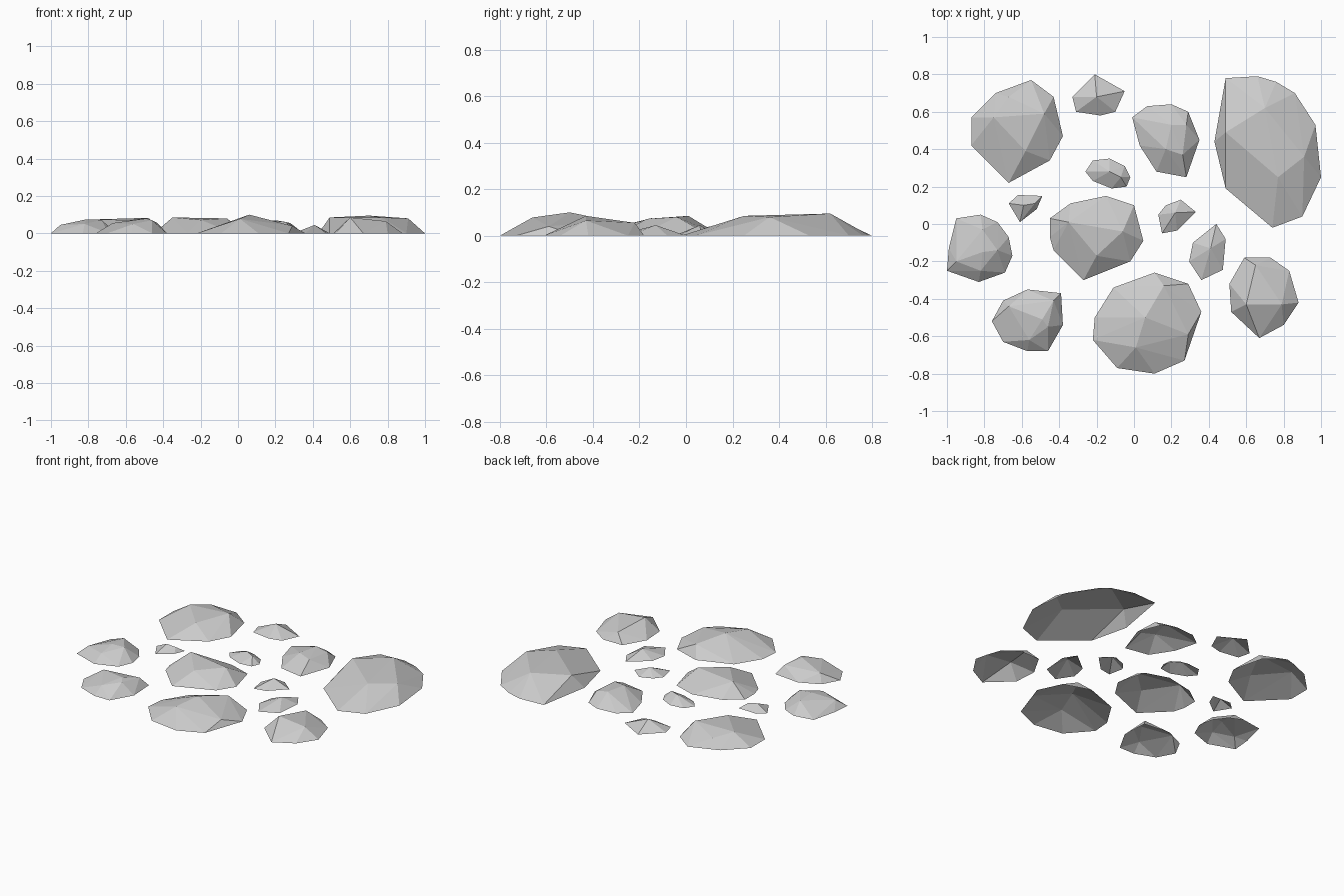
import bpy
import bmesh

stone = bpy.data.materials.new("light grey stone")
stone.diffuse_color = (0.6, 0.6, 0.6, 1)


def rock(name, outline, crown):
    """Faceted stone: ground outline plus raised crown points, open underneath."""
    bm = bmesh.new()
    for x, y in outline:
        bm.verts.new((x, y, 0))
    for co in crown:
        bm.verts.new(co)
    bmesh.ops.convex_hull(bm, input=bm.verts[:])
    bm.verts.ensure_lookup_table()
    under = [f for f in bm.faces if all(v.co.z < 0.001 for v in f.verts)]
    bmesh.ops.delete(bm, geom=under, context='FACES')
    bmesh.ops.delete(bm, geom=[v for v in bm.verts if not v.link_faces], context='VERTS')
    bm.normal_update()
    if sum(f.normal.z for f in bm.faces) < 0:
        bmesh.ops.reverse_faces(bm, faces=bm.faces[:])
    mesh = bpy.data.meshes.new(name)
    bm.to_mesh(mesh)
    bm.free()
    mesh.materials.append(stone)
    bpy.context.collection.objects.link(bpy.data.objects.new(name, mesh))


# Large slabs
rock("largest_slab",
     [(.49, .78), (.66, .79), (.76, .76), (.86, .70), (.97, .53), (1, .25),
      (.90, .04), (.74, -.02), (.49, .19), (.43, .44)],
     [(.49, .49, .085), (.70, .62, .095), (.91, .36, .08), (.77, .25, .085)])
rock("back_left_slab",
     [(-.87, .57), (-.74, .70), (-.55, .77), (-.43, .68), (-.38, .47),
      (-.45, .34), (-.67, .22), (-.87, .42)],
     [(-.75, .57, .075), (-.48, .59, .083), (-.58, .39, .07), (-.67, .68, .055)])
rock("centre_slab",
     [(-.45, -.07), (-.45, .03), (-.34, .11), (-.15, .15), (0, .10),
      (.05, -.09), (-.02, -.20), (-.27, -.30), (-.43, -.14)],
     [(-.35, .01, .085), (-.06, -.04, .08), (-.20, -.17, .072)])
rock("front_slab",
     [(-.21, -.50), (-.11, -.34), (.11, -.26), (.29, -.32), (.36, -.47),
      (.27, -.73), (.11, -.80), (-.09, -.77), (-.22, -.62)],
     [(.16, -.33, .065), (.06, -.50, .10), (.01, -.66, .078), (.29, -.59, .04)])

# Medium stones
rock("back_stone",
     [(-.01, .57), (.07, .63), (.20, .64), (.29, .60), (.35, .45),
      (.28, .25), (.12, .28), (.03, .42)],
     [(.20, .53, .07), (.17, .40, .07), (.28, .53, .055), (.26, .37, .06)])
rock("left_stone",
     [(-.99, -.13), (-.95, .03), (-.82, .05), (-.73, .01), (-.67, -.07),
      (-.65, -.17), (-.69, -.26), (-.83, -.31), (-1, -.25)],
     [(-.81, -.03, .068), (-.73, -.14, .072), (-.81, -.15, .075),
      (-.95, -.20, .045), (-.82, -.25, .05)])
rock("front_right_stone",
     [(.51, -.32), (.59, -.18), (.73, -.18), (.83, -.25), (.88, -.42),
      (.80, -.54), (.67, -.61), (.52, -.47)],
     [(.65, -.22, .055), (.60, -.43, .085), (.79, -.43, .065)])
rock("front_left_stone",
     [(-.76, -.52), (-.70, -.41), (-.57, -.35), (-.39, -.37), (-.38, -.54),
      (-.46, -.68), (-.57, -.68), (-.70, -.63)],
     [(-.67, -.44, .055), (-.43, -.41, .055), (-.49, -.51, .08), (-.56, -.62, .05),
      (-.46, -.55, .07)])

# Small pebbles
rock("back_pebble",
     [(-.33, .68), (-.21, .80), (-.05, .71), (-.10, .60), (-.18, .58), (-.31, .60)],
     [(-.20, .68, .055)])
rock("inner_back_pebble",
     [(-.26, .28), (-.22, .34), (-.13, .35), (-.05, .31), (-.02, .25),
      (-.04, .20), (-.12, .19), (-.22, .23)],
     [(-.13, .28, .045), (-.07, .25, .04)])
rock("inner_left_pebble",
     [(-.67, .11), (-.62, .155), (-.49, .15), (-.52, .08), (-.61, .01)],
     [(-.59, .10, .04), (-.53, .11, .03)])
rock("inner_right_pebble",
     [(.15, -.05), (.13, .05), (.17, .10), (.25, .13), (.33, .065), (.23, -.035)],
     [(.22, .06, .045)])
rock("right_pebble",
     [(.44, 0), (.49, -.08), (.475, -.245), (.36, -.30), (.295, -.20), (.315, -.10)],
     [(.41, -.13, .045)])
